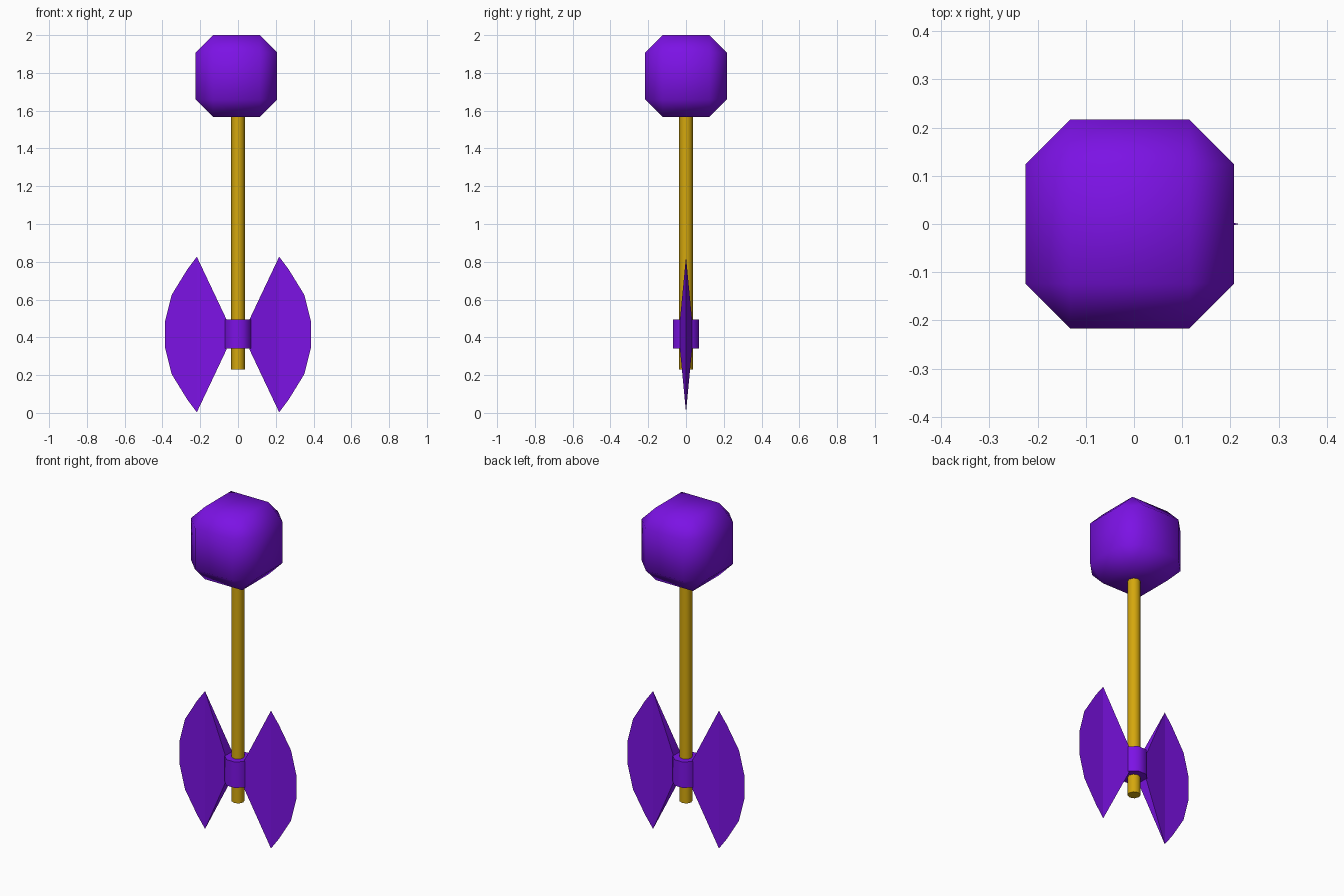
import bpy, bmesh, math

if "Cube" in bpy.data.objects:
    bpy.data.objects.remove(bpy.data.objects["Cube"])


def material(name, color):
    m = bpy.data.materials.new(name)
    m.diffuse_color = color
    m.use_nodes = True
    m.node_tree.nodes["Principled BSDF"].inputs["Base Color"].default_value = m.diffuse_color
    return m


purple = material("purple", (0.2, 0.006, 0.78, 1))
gold = material("gold", (0.66, 0.39, 0.004, 1))


def finish(obj, name, mat, angle):
    obj.name = name
    obj.data.materials.append(mat)
    bpy.ops.object.select_all(action='DESELECT')
    obj.select_set(True)
    bpy.context.view_layer.objects.active = obj
    bpy.ops.object.shade_smooth_by_angle(angle=math.radians(angle))


def rod(name, radius, z0, z1, mat, angle, turn=0.0):
    bpy.ops.mesh.primitive_cylinder_add(vertices=8, radius=radius, depth=z1 - z0,
                                        location=(0, 0, (z0 + z1) / 2),
                                        rotation=(0, 0, turn))
    finish(bpy.context.object, name, mat, angle)


# Handle and the collar that holds the blades
rod("handle", 0.036, 0.23, 1.62, gold, 50)
rod("collar", 0.075, 0.34, 0.495, purple, 50, math.pi / 8)

# Pommel: chamfered cube, smooth shaded
bpy.ops.mesh.primitive_cube_add(size=0.433, location=(-0.009, 0, 1.7835))
pommel = bpy.context.object
bm = bmesh.new()
bm.from_mesh(pommel.data)
bmesh.ops.bevel(bm, geom=bm.edges[:], offset=0.093, offset_type='OFFSET',
                segments=1, affect='EDGES')
bm.to_mesh(pommel.data)
bm.free()
finish(pommel, "pommel", purple, 60)

# Blades: thick at the root, tapering to a knife edge along the curved rim
MID = 0.415
half = [(0.218, 0.412), (0.27, 0.342), (0.351, 0.21), (0.387, 0.068)]
rim_points = half + [(x, -z) for x, z in reversed(half)]


def blade(name, side):
    bm = bmesh.new()
    rim = [bm.verts.new((side * x, 0, MID + z)) for x, z in rim_points]
    roots = []
    for y in (-0.032, 0.032):
        root = [bm.verts.new((side * 0.06, y, MID + z)) for z in (-0.078, 0.078)]
        bm.faces.new(root + rim)
        roots.append(root)
    (a0, a1), (b0, b1) = roots
    bm.faces.new((a1, b1, rim[0]))
    bm.faces.new((a0, b0, rim[-1]))
    bm.faces.new((a0, a1, b1, b0))
    bmesh.ops.triangulate(bm, faces=[f for f in bm.faces if len(f.verts) > 4])
    bmesh.ops.recalc_face_normals(bm, faces=bm.faces[:])
    mesh = bpy.data.meshes.new(name)
    bm.to_mesh(mesh)
    bm.free()
    obj = bpy.data.objects.new(name, mesh)
    bpy.context.collection.objects.link(obj)
    finish(obj, name, purple, 30)


blade("blade_right", 1)
blade("blade_left", -1)
